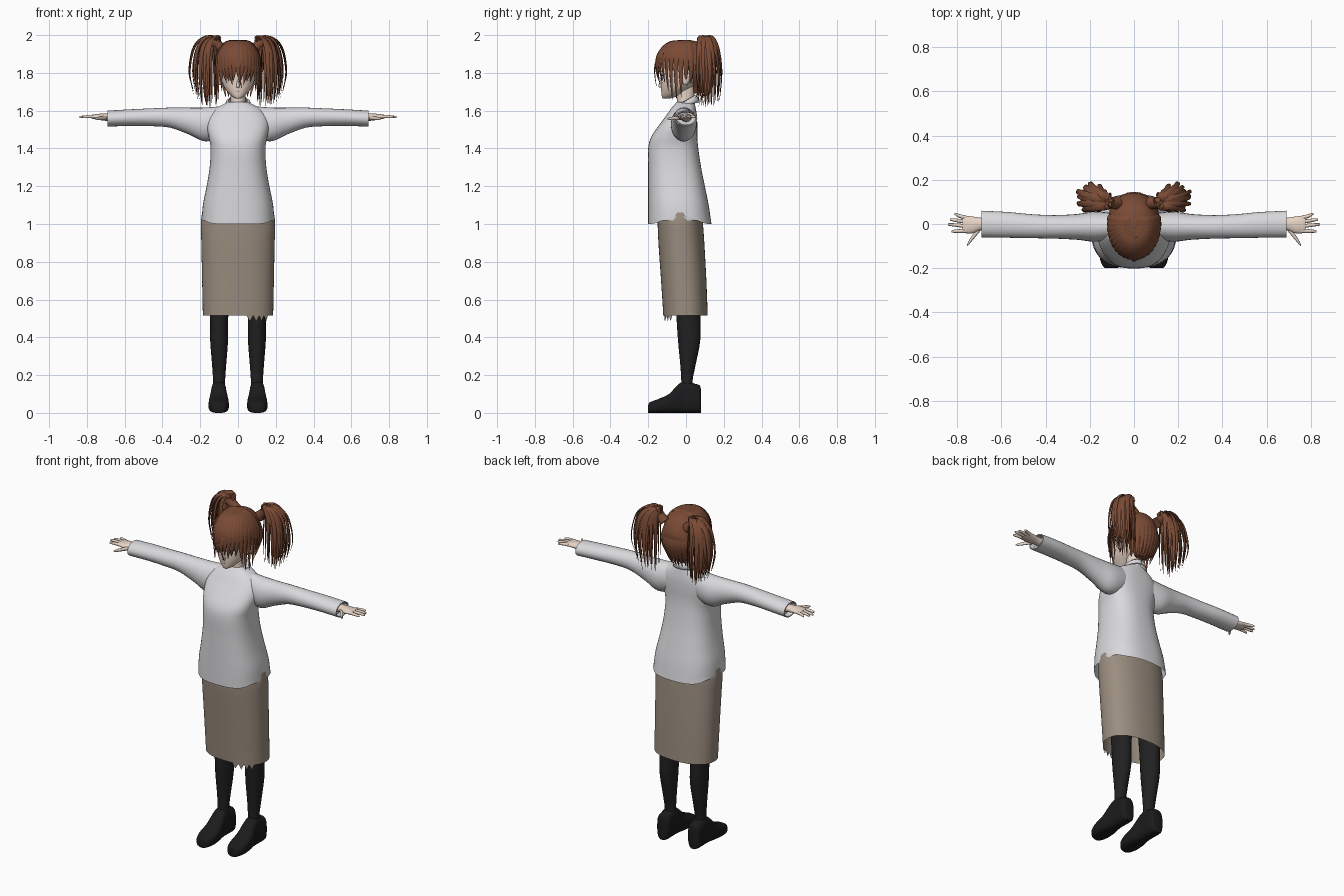
import bpy, bmesh, math, random
from mathutils import Vector as V
from mathutils.bvhtree import BVHTree

if "Cube" in bpy.data.objects:
    bpy.data.objects.remove(bpy.data.objects["Cube"])
random.seed(4)
X, Y, Z = V((1, 0, 0)), V((0, 1, 0)), V((0, 0, 1))
SIDES = ((1, "left"), (-1, "right"))


def material(name, *rgb):
    m = bpy.data.materials.new(name)
    m.use_nodes = True
    m.diffuse_color = (*rgb, 1)
    bsdf = m.node_tree.nodes["Principled BSDF"]
    bsdf.inputs["Base Color"].default_value = (*rgb, 1)
    bsdf.inputs["Roughness"].default_value = 0.8
    return m


HAIR = material("brown hair", .195, .07, .036)
KNIT = material("white knit", .70, .70, .72)
SKIN = material("skin", .80, .66, .56)
CLOTH = material("taupe cloth", .33, .27, .215)
STOCKING = material("black stocking", .015, .015, .015)
LEATHER = material("black leather", .011, .011, .012)
EYE = material("eye white", .8, .8, .82)
IRIS = material("violet iris", .16, .11, .2)
LIP = material("pink lip", .5, .2, .17)


def smooth(rows, n):
    """Catmull-Rom interpolation through rows of numbers."""
    out = []
    for i in range(len(rows) - 1):
        a, b, c, d = (rows[max(0, min(len(rows) - 1, i + k))] for k in (-1, 0, 1, 2))
        for j in range(n):
            t = j / n
            out.append([q + .5 * t * (r - p + t * (2 * p - 5 * q + 4 * r - s + t * (3 * (q - r) + s - p)))
                        for p, q, r, s in zip(a, b, c, d)])
    return out + [list(rows[-1])]


def section(c, u, v, n=32, e=2.0):
    """Superellipse ring around c with half axes u and v."""
    def f(w):
        return math.copysign(abs(w) ** (2 / e), w)
    angles = [math.tau * i / n for i in range(n)]
    return [c + u * f(math.cos(a)) + v * f(math.sin(a)) for a in angles]


def add_loft(bm, rings, caps=(True, True)):
    vs = [[bm.verts.new(p) for p in r] for r in rings]
    n = len(vs[0])
    for a, b in zip(vs, vs[1:]):
        for i in range(n):
            bm.faces.new((a[i], a[(i + 1) % n], b[(i + 1) % n], b[i]))
    for ring, cap in zip((vs[0], vs[-1]), caps):
        if cap:
            bm.faces.new(ring)


def finish(bm, name, mat, angle=50):
    bmesh.ops.recalc_face_normals(bm, faces=bm.faces)
    me = bpy.data.meshes.new(name)
    bm.to_mesh(me)
    bm.free()
    me.materials.append(mat)
    me.polygons.foreach_set("use_smooth", [True] * len(me.polygons))
    me.set_sharp_from_angle(angle=math.radians(angle))
    ob = bpy.data.objects.new(name, me)
    bpy.context.collection.objects.link(ob)
    return ob


def loft(name, rings, mat, caps=(True, True)):
    bm = bmesh.new()
    add_loft(bm, rings, caps)
    return finish(bm, name, mat)


def upright(rows, e=2.0, n=32, x=0, k=4):
    """Rings from rows of height, front y, back y, half width."""
    return [section(V((x, (f + b) / 2, z)), X * w, Y * (b - f) / 2, n, e) for z, f, b, w in smooth(rows, k)]


# Sweater body with hem raised at the sides
rings = upright([(1, -.2, .135, .193), (1.1, -.2, .12, .186), (1.2, -.2, .1, .166), (1.3, -.2, .08, .15),
                 (1.4, -.2, .065, .145), (1.46, -.185, .06, .155), (1.52, -.145, .06, .165),
                 (1.57, -.108, .058, .155), (1.61, -.08, .052, .12), (1.645, -.05, .045, .055)], 2.5, 48)
for i, p in enumerate(rings[0]):
    p.z += .04 * abs(math.cos(math.tau * i / 48)) ** 6
loft("sweater_body", rings, KNIT, (False, True))

# Sleeves, hands and fingers
for s, side in SIDES:
    def along(rows, k=4, e=2.0, n=24):
        return [section(V((s * x, y, z)), Y * ry, Z * rz, n, e) for x, y, z, ry, rz in smooth(rows, k)]
    sleeve = along([(.07, -.01, 1.545, .055, .08), (.17, -.012, 1.527, .068, .09), (.26, -.013, 1.545, .058, .071),
                    (.36, -.013, 1.563, .053, .053), (.46, -.01, 1.565, .054, .047), (.57, -.004, 1.563, .058, .044),
                    (.69, 0, 1.558, .06, .042)])
    loft(side + "_sleeve", sleeve + along([(.69, 0, 1.558, .054, .037), (.66, 0, 1.558, .05, .033)], 1), KNIT)
    bm = bmesh.new()
    add_loft(bm, along([(.64, 0, 1.562, .03, .024), (.69, 0, 1.565, .028, .02), (.73, -.004, 1.567, .038, .017),
                        (.765, -.002, 1.568, .039, .012), (.775, -.002, 1.568, .034, .009)]))
    for y0, x1, y1 in ((.028, .812, .045), (.009, .832, .02), (-.011, .84, -.002), (-.031, .825, -.033)):
        add_loft(bm, along([(.755, y0, 1.568, .009, .009), (.79, (y0 + y1) / 2, 1.569, .0085, .0085),
                            (x1 - .005, y1, 1.566, .006, .006), (x1, y1, 1.566, .002, .002)], 3, n=10))
    add_loft(bm, along([(.695, -.018, 1.562, .014, .011), (.725, -.055, 1.56, .013, .01),
                        (.745, -.082, 1.558, .01, .008), (.755, -.096, 1.557, .003, .003)], 3, n=10))
    finish(bm, side + "_hand", SKIN)

# Skirt with a ragged front hem
rings = upright([(.515, -.12, .115, .186), (.7, -.132, .108, .19), (.9, -.146, .097, .194),
                 (1, -.15, .09, .197), (1.06, -.15, .085, .19)], 2.3, 64)
for i, p in enumerate(rings[0]):
    if p.y < 0 and .04 < p.x < .15:
        p.z -= .03 * (i % 2)
loft("skirt", rings, CLOTH, (False, True))

# Legs and ankle shoes
for s, side in SIDES:
    loft(side + "_leg", upright([(.11, -.025, .04, .034), (.17, -.025, .035, .032), (.25, -.03, .05, .037),
                                (.38, -.042, .075, .047), (.5, -.05, .077, .048), (.7, -.06, .075, .062),
                                (.95, -.08, .07, .08)], 2, 24, s * .1), STOCKING)
    shoe = smooth([(-.2, .02, .042), (-.192, .038, .056), (-.15, .053, .072), (-.09, .052, .1),
                   (-.05, .045, .142), (-.01, .041, .168), (.045, .042, .155), (.072, .038, .145),
                   (.08, .028, .12)], 4)
    loft(side + "_shoe", [section(V((s * .102, y, h / 2)), X * w, Z * h / 2, 24, 3) for y, w, h in shoe], LEATHER)

# Head, neck, ears and nose
head = loft("head", upright([(1.664, -.122, -.085, .012), (1.675, -.128, -.05, .032), (1.7, -.131, -.01, .056),
                             (1.73, -.133, .04, .076), (1.77, -.134, .08, .089), (1.82, -.136, .11, .096),
                             (1.88, -.125, .115, .093), (1.93, -.09, .09, .07), (1.955, -.03, .03, .02)], 2.2, 48), SKIN)
loft("neck", upright([(1.57, -.06, .04, .05), (1.63, -.048, .042, .04), (1.75, -.045, .05, .04)], 2, 24), SKIN)
bm = bmesh.new()
for s, _ in SIDES:
    add_loft(bm, upright([(1.735, -.012, .005, .006), (1.75, -.018, .016, .014),
                          (1.785, -.018, .025, .016), (1.8, -.005, .018, .006)], 2, 12, s * .094))
finish(bm, "ears", SKIN)
loft("nose", upright([(1.722, -.138, -.12, .007), (1.73, -.147, -.12, .009), (1.765, -.134, -.12, .004)], 2, 12), SKIN)

# Face details as thin plates laid on the head
tree = BVHTree.FromPolygons([v.co for v in head.data.vertices], [p.vertices[:] for p in head.data.polygons])


def face_plate(name, spots, lift, mat):
    bm = bmesh.new()
    for x, z, rx, rz in spots:
        def on_face(px, pz):
            hit = tree.ray_cast(V((px, -1, pz)), Y)[0]
            return bm.verts.new(hit - Y * lift)
        rim = [on_face(p.x, p.z) for p in section(V((x, 0, z)), X * rx, Z * rz, 20)]
        mid = on_face(x, z)
        for a, b in zip(rim, rim[1:] + rim[:1]):
            bm.faces.new((a, b, mid))
    finish(bm, name, mat)


face_plate("eye_whites", [(s * .042, 1.772, .02, .014) for s, _ in SIDES], .002, EYE)
face_plate("irises", [(s * .041, 1.772, .011, .013) for s, _ in SIDES], .004, IRIS)
face_plate("lashes", [(s * .043, 1.787, .022, .003) for s, _ in SIDES], .005, STOCKING)
face_plate("eyebrows", [(s * .043, 1.808, .02, .003) for s, _ in SIDES], .003, HAIR)
face_plate("mouth", [(0, 1.7, .014, .0025)], .002, LIP)

# Folded collar with two front points
bm = bmesh.new()
for s, _ in SIDES:
    rows = []
    for i in range(17):
        a = math.pi * i / 16
        back, point = (1 - math.cos(a)) / 2, max(0, 1 - abs(i - 2) / 3)
        d = V((s * math.sin(a), -math.cos(a), 0))
        top = d * .05 + Z * (1.628 + .055 * back)
        low = d * (.07 + .012 * point) + Z * (1.618 + .026 * back - .02 * point)
        rows.append([bm.verts.new(p) for p in (top, (top + low) / 2 + d * .004 + Z * .006, low)])
    for a, b in zip(rows, rows[1:]):
        for j in (0, 1):
            bm.faces.new((a[j], a[j + 1], b[j + 1], b[j]))
collar = finish(bm, "collar", KNIT)
collar.modifiers.new("thickness", "SOLIDIFY").thickness = .005

# Hair cap down to the nape
loft("hair_cap", upright([(1.69, .04, .075, .04), (1.74, .03, .112, .08), (1.8, -.01, .135, .107),
                          (1.84, -.06, .14, .113), (1.88, -.138, .138, .113), (1.93, -.118, .112, .096),
                          (1.96, -.075, .075, .062), (1.975, -.015, .015, .01)], 2, 40), HAIR)


def add_strand(bm, points, width, centre):
    """Tapered blade of hair lying flat around a centre."""
    path = [V(p) for p in smooth(points, 5)]
    rings, last = [], len(path) - 1
    for i, p in enumerate(path):
        t = i / last
        way = (path[min(i + 1, last)] - path[max(i - 1, 0)]).normalized()
        flat = way.cross(p - centre).normalized()
        w = width * max(.03, min(1, .4 + 2 * t) * (1 - t ** 3))
        rings.append(section(p, flat * w, way.cross(flat) * w * .35, 6))
    add_loft(bm, rings)


# Bangs and side locks swept from the crown
bm = bmesh.new()
for deg in range(-100, 101, 10):
    a = math.radians(deg)
    d = V((math.sin(a) * .112, -math.cos(a) * .15, 0))
    end = 1.755 + .02 * math.cos(a * 9) - .105 * min(1, max(0, abs(deg) - 28) / 45)
    if abs(deg) > 85:
        end = 1.74
    sway = V((random.uniform(-.012, .012), 0, 0))
    pts = [V((0, .03, 1.968)), d * .55 + Z * 1.962, d * .98 + Z * 1.9, d * 1.06 + Z * 1.82, d * .97 + sway + Z * end]
    add_strand(bm, pts, .021, V((0, 0, 1.8)))
add_strand(bm, [(.01, -.06, 1.972), (.02, -.14, 1.9), (.0, -.166, 1.82), (.02, -.155, 1.72)], .014, V((0, 0, 1.8)))
finish(bm, "bangs", HAIR, 40)

# Nape locks
bm = bmesh.new()
for i in range(-4, 5):
    x = i * .02
    y = .14 - x * x * 6
    add_strand(bm, [(x, y - .02, 1.9), (x * 1.1, y, 1.82), (x, y - .015, 1.75), (x * .8, y - .05, 1.67)], .018, V((0, 0, 1.8)))
finish(bm, "nape_locks", HAIR, 40)

# Two high pigtails, each a fan of blades
for s, side in SIDES:
    bm = bmesh.new()
    for i in range(34):
        a = i * 2.4
        r = math.sqrt((i + 1) / 34)
        dx, dy = math.cos(a) * r, math.sin(a) * r
        end = 1.63 + .07 * max(0, dx) + random.uniform(-.015, .03)
        pts = [(.085, .09, 1.925), (.128 + .03 * dx, .1 + .025 * dy, 1.965 + .03 * r),
               (.172 + .068 * dx, .112 + .055 * dy, 1.925 + .02 * r),
               (.185 + .087 * dx, .118 + .072 * dy, 1.81), (.175 + .075 * dx, .12 + .06 * dy, end)]
        add_strand(bm, [(s * x, y, z) for x, y, z in pts], random.uniform(.012, .018), V((s * .17, .11, 1.8)))
    # Binding at the root
    tie = smooth([(.075, 1.915, .03), (.1, 1.94, .027), (.125, 1.96, .03)], 3)
    add_loft(bm, [section(V((s * x, .095, z)), Y * w, V((-s * .7, 0, .7)) * w, 16) for x, z, w in tie])
    finish(bm, side + "_pigtail", HAIR, 40)
